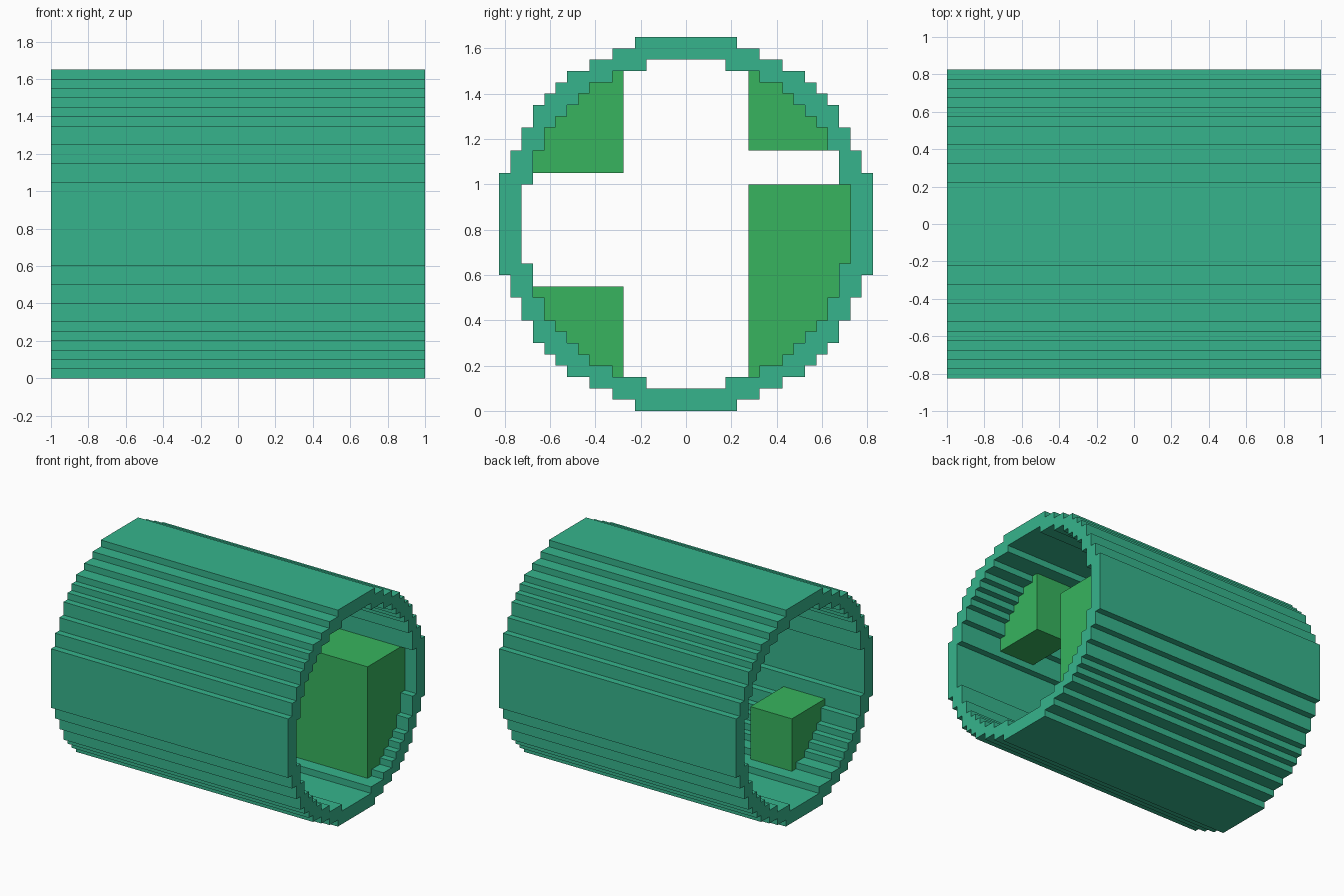
import bpy, bmesh

if "Cube" in bpy.data.objects:
    bpy.data.objects.remove(bpy.data.objects["Cube"])

AXIS_Z = 0.825  # height of the tube centre line

# stepped quarter outlines: (half width y, half height z) of each outward corner
OUTER = [(.825, .225), (.775, .325), (.725, .425), (.675, .525), (.625, .575),
         (.575, .625), (.525, .675), (.425, .725), (.325, .775), (.225, .825)]
INNER = [(.725, .175), (.675, .325), (.625, .425), (.575, .475), (.525, .525),
         (.475, .575), (.425, .625), (.325, .675), (.175, .725)]


def material(name, rgb):
    m = bpy.data.materials.new(name)
    m.diffuse_color = (*rgb, 1)
    m.use_nodes = True
    m.node_tree.nodes["Principled BSDF"].inputs["Base Color"].default_value = m.diffuse_color
    return m


teal = material("teal", (.037, .456, .262))
green = material("green", (.038, .456, .112))


def ring(corners):
    """Mirror a stepped quarter into a closed (y, z) loop."""
    q = [corners[0]]
    for (y0, z0), (y1, z1) in zip(corners, corners[1:]):
        q += [(y1, z0), (y1, z1)]
    half = q + [(-y, z) for y, z in reversed(q)]
    return half + [(-y, -z) for y, z in half]


def extrude_x(name, loops, x0, x1, mat):
    """Fill (y, z) loops (later loops are holes) and extrude along x."""
    bm = bmesh.new()
    edges = []
    for loop in loops:
        vs = [bm.verts.new((x0, y, z + AXIS_Z)) for y, z in loop]
        edges += [bm.edges.new((a, b)) for a, b in zip(vs, vs[1:] + vs[:1])]
    bmesh.ops.triangle_fill(bm, edges=edges, use_beauty=True, normal=(1, 0, 0))
    res = bmesh.ops.extrude_face_region(bm, geom=bm.faces[:], use_keep_orig=True)
    new = [g for g in res["geom"] if isinstance(g, bmesh.types.BMVert)]
    bmesh.ops.translate(bm, verts=new, vec=(x1 - x0, 0, 0))
    bmesh.ops.recalc_face_normals(bm, faces=bm.faces[:])
    me = bpy.data.meshes.new(name)
    bm.to_mesh(me)
    bm.free()
    me.materials.append(mat)
    ob = bpy.data.objects.new(name, me)
    bpy.context.collection.objects.link(ob)


def wall_block(name, side, z0, z1, x0, x1):
    """Block from the aisle out to the stepped inner wall; z is relative to the axis."""
    marks = [s * z for _, z in INNER for s in (-1, 1)]
    rows = sorted([z0, z1] + [z for z in marks if z0 + .001 < z < z1 - .001])
    pts = [(.275, z0)]
    for a, b in zip(rows, rows[1:]):
        y = next(y for y, z in INNER if abs(a + b) / 2 < z)
        for p in ((y, a), (y, b)):
            if p != pts[-1]:
                pts.append(p)
    pts.append((.275, z1))
    # drop repeated points where neighbouring rows share the same width
    extrude_x(name, [[(side * y, z) for y, z in pts]], x0, x1, green)


# hollow tube
extrude_x("tube_shell", [ring(OUTER), ring(INNER)], -1, 1, teal)

# blocks fixed to the inner wall
wall_block("upper_front_block", -1, .225, .675, .35, .65)
wall_block("lower_front_block", -1, -.675, -.275, -.70, -.35)
wall_block("upper_back_block", 1, .325, .675, -.30, .10)
wall_block("lower_back_block", 1, -.675, .175, .10, .90)
